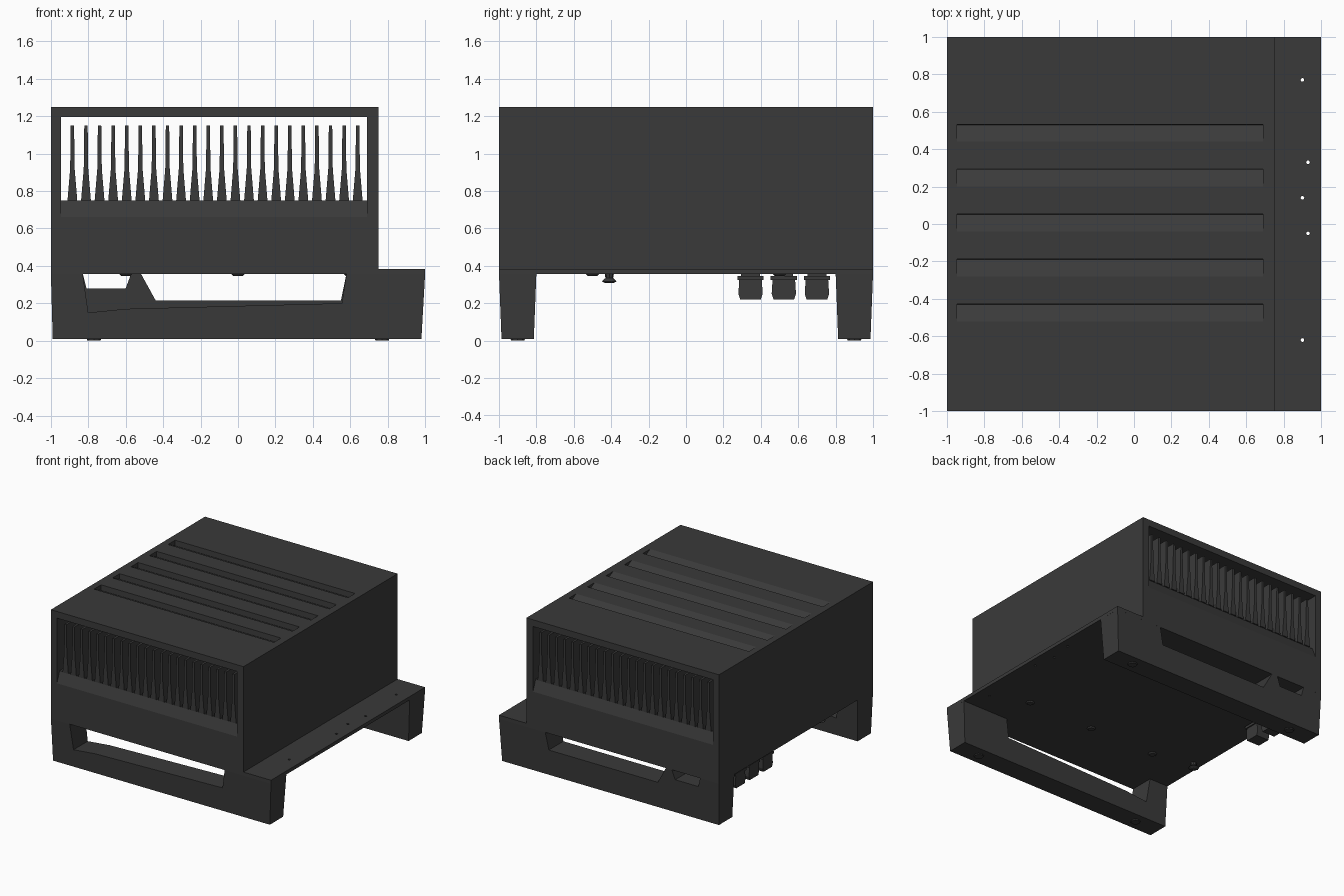
import bpy, bmesh, math
from mathutils import Vector

if "Cube" in bpy.data.objects:
    bpy.data.objects.remove(bpy.data.objects["Cube"])

mat = bpy.data.materials.new("dark_grey_metal")
mat.diffuse_color = (0.042, 0.042, 0.042, 1)
mat.use_nodes = True
mat.node_tree.nodes["Principled BSDF"].inputs["Base Color"].default_value = mat.diffuse_color


def finish(name, bm):
    bmesh.ops.recalc_face_normals(bm, faces=bm.faces)
    me = bpy.data.meshes.new(name)
    bm.to_mesh(me)
    bm.free()
    me.materials.append(mat)
    ob = bpy.data.objects.new(name, me)
    bpy.context.collection.objects.link(ob)
    return ob


def prism(bm, profile, a, b, axis):
    """Extrude a 2D profile from a to b: axis 'y' takes (x, z), axis 'x' takes (y, z)."""
    def place(p, t):
        return (p[0], t, p[1]) if axis == 'y' else (t, p[0], p[1])
    lo = [bm.verts.new(place(p, a)) for p in profile]
    hi = [bm.verts.new(place(p, b)) for p in profile]
    bm.faces.new(lo)
    bm.faces.new(hi[::-1])
    n = len(profile)
    for i in range(n):
        j = (i + 1) % n
        bm.faces.new((lo[i], lo[j], hi[j], hi[i]))
    return lo + hi


def box(bm, x0, x1, y0, y1, z0, z1):
    return prism(bm, [(x0, z0), (x1, z0), (x1, z1), (x0, z1)], y0, y1, 'y')


def cone(bm, pos, r1, r2, depth, segs):
    r = bmesh.ops.create_cone(bm, cap_ends=True, segments=segs, radius1=r1, radius2=r2, depth=depth)
    bmesh.ops.translate(bm, verts=r['verts'], vec=Vector(pos))


# Housing side walls
for name, x0, x1 in (("left_wall", -1, -0.945), ("right_wall", 0.69, 0.75)):
    bm = bmesh.new()
    box(bm, x0, x1, -1, 1, 0.38, 1.25)
    finish(name, bm)

# Roof with five sloping louvre grooves
roof = [(-1, 1.195), (-1, 1.25)]
for i in range(5):
    y = -0.52 + i * 0.24
    roof += [(y, 1.25), (y + 0.09, 1.205), (y + 0.093, 1.25)]
roof += [(1, 1.25), (1, 1.195)]
bm = bmesh.new()
prism(bm, roof, -0.945, 0.69, 'x')
finish("louvred_roof", bm)

# Heat sink block: flush below, leaning back to the fins at both ends
half = [(-1, 0.38), (-1, 0.66), (-0.965, 0.75)]
bm = bmesh.new()
prism(bm, half + [(-y, z) for y, z in reversed(half)], -0.945, 0.69, 'x')
finish("heat_sink_block", bm)

# Tapered cooling fins
bm = bmesh.new()
for i in range(22):
    x = -0.885 + i * 0.0726
    prism(bm, [(x - 0.026, 0.75), (x + 0.026, 0.75), (x + 0.012, 0.92),
               (x + 0.009, 1.15), (x - 0.009, 1.15), (x - 0.012, 0.92)], -0.975, 0.975, 'y')
finish("cooling_fins", bm)

# Base plate with small mounting holes in its exposed flange
bm = bmesh.new()
box(bm, -1, 1, -1, 1, 0.355, 0.384)
plate = finish("base_plate", bm)
bm = bmesh.new()
for x, y in ((0.9, 0.77), (0.93, 0.33), (0.9, 0.14), (0.93, -0.05), (0.9, -0.62)):
    cone(bm, (x, y, 0.37), 0.01, 0.01, 0.2, 8)
cutter = finish("hole_cutter", bm)
cutter.hide_render = True
cutter.hide_viewport = True
mod = plate.modifiers.new("holes", 'BOOLEAN')
mod.object = cutter
mod.solver = 'EXACT'

# Support rails with open slots, narrowing slightly towards the floor
front_slot = [(0.58, 0.36), (0.555, 0.2), (-0.6, 0.17), (-0.8, 0.15), (-0.83, 0.36)]
back_slot = [(0.58, 0.36), (0.55, 0.215), (-0.44, 0.215), (-0.52, 0.36), (-0.57, 0.36),
             (-0.6, 0.28), (-0.81, 0.28), (-0.83, 0.36)]
for name, slot, yc in (("front_rail", front_slot, -0.9), ("back_rail", back_slot, 0.9)):
    bm = bmesh.new()
    outline = [(-1, 0.36), (-0.99, 0.008), (0.98, 0.008), (1, 0.36)] + slot
    verts = prism(bm, outline, yc - 0.1, yc + 0.1, 'y')
    for v in verts:
        v.co.y = yc + (v.co.y - yc) * (0.86 + 0.14 * v.co.z / 0.36)
    for x in (-0.77, 0.77):
        cone(bm, (x, yc, 0.006), 0.035, 0.04, 0.012, 8)
    finish(name, bm)

# Three cable connectors under the left edge
bm = bmesh.new()
for y in (0.345, 0.523, 0.7):
    box(bm, -0.99, -0.86, y - 0.07, y + 0.07, 0.325, 0.345)
    box(bm, -0.96, -0.89, y - 0.05, y + 0.05, 0.33, 0.36)
    prism(bm, [(y - 0.06, 0.33), (y - 0.065, 0.25), (y - 0.055, 0.22), (y + 0.055, 0.22),
               (y + 0.065, 0.25), (y + 0.06, 0.33)], -0.985, -0.87, 'x')
finish("cable_connectors", bm)

# Small flared knob under the left edge
bm = bmesh.new()
cone(bm, (-0.93, -0.41, 0.34), 0.018, 0.025, 0.04, 8)
cone(bm, (-0.93, -0.41, 0.325), 0.042, 0.02, 0.02, 8)
cone(bm, (-0.93, -0.41, 0.312), 0.02, 0.042, 0.01, 8)
finish("ground_knob", bm)

# Screw heads on the underside
bm = bmesh.new()
for x in (-0.6, 0.0, 0.6):
    for y in (-0.5, 0.5):
        cone(bm, (x, y, 0.351), 0.025, 0.035, 0.01, 8)
finish("underside_screws", bm)
